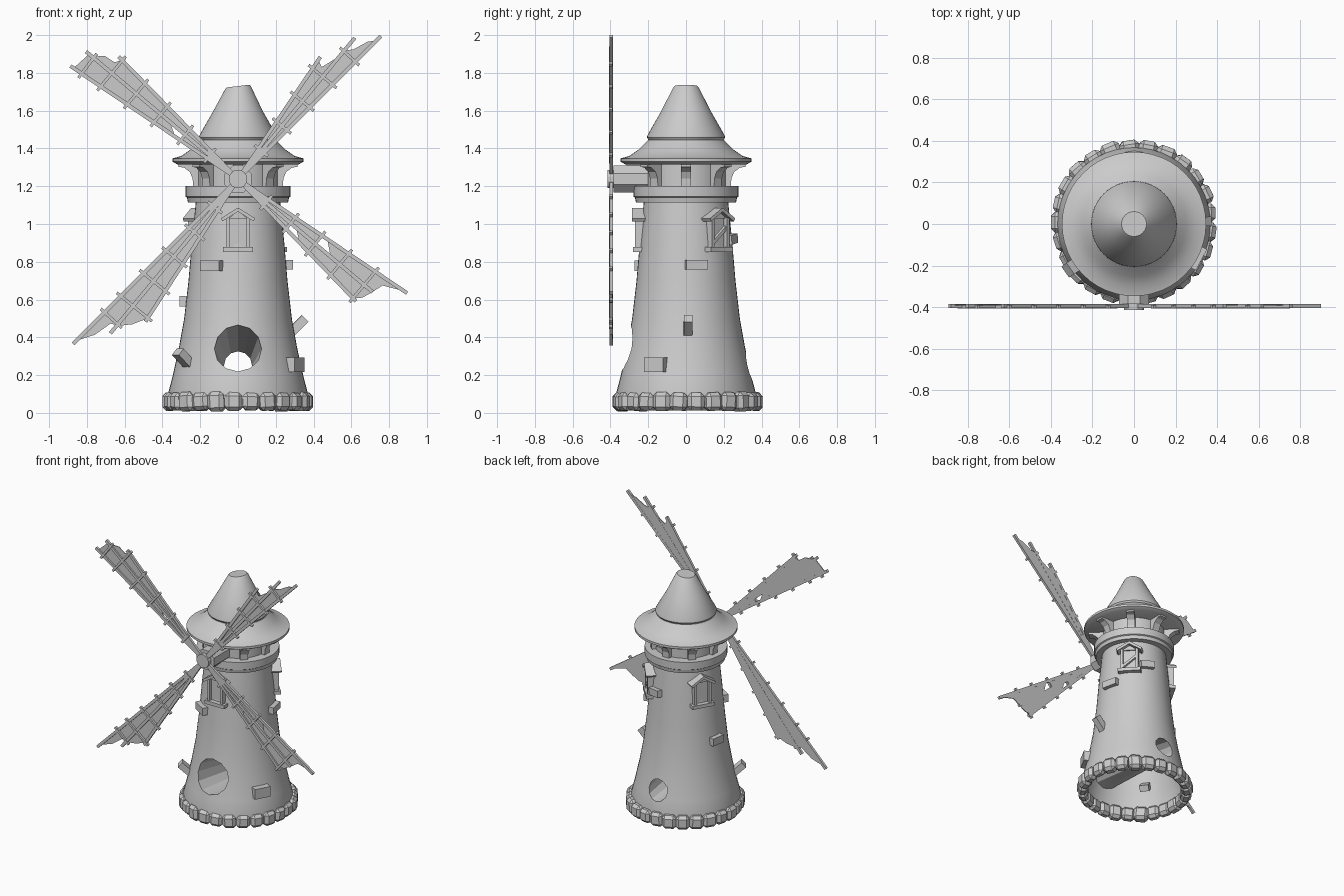
import bpy, bmesh, random
from math import pi, cos, sin, radians
from mathutils import Matrix, Vector

if "Cube" in bpy.data.objects:
    bpy.data.objects.remove(bpy.data.objects["Cube"])

random.seed(4)
HUB_Z = 1.238


def finish(bm, name, smooth=False):
    bmesh.ops.recalc_face_normals(bm, faces=bm.faces[:])
    me = bpy.data.meshes.new(name)
    bm.to_mesh(me)
    bm.free()
    ob = bpy.data.objects.new(name, me)
    bpy.context.collection.objects.link(ob)
    if smooth:
        smooth_shade(ob)
    return ob


def smooth_shade(ob):
    bpy.ops.object.select_all(action='DESELECT')
    ob.select_set(True)
    bpy.context.view_layer.objects.active = ob
    bpy.ops.object.shade_smooth_by_angle(angle=radians(30))


def revolve(name, prof, n=48, smooth=True):
    bm = bmesh.new()
    vs = [bm.verts.new((r, 0, z)) for r, z in prof]
    es = [bm.edges.new(p) for p in zip(vs, vs[1:])]
    bmesh.ops.spin(bm, geom=vs + es, cent=(0, 0, 0), axis=(0, 0, 1),
                   angle=2 * pi, steps=n, use_duplicate=False)
    bmesh.ops.remove_doubles(bm, verts=bm.verts[:], dist=1e-4)
    return finish(bm, name, smooth)


def box(bm, mat, size, bevel=0):
    m = mat @ Matrix.Diagonal((*size, 1))
    vs = bmesh.ops.create_cube(bm, size=1, matrix=m)['verts']
    if bevel:
        es = list({e for v in vs for e in v.link_edges})
        bmesh.ops.bevel(bm, geom=es, offset=bevel, segments=1, affect='EDGES')


def prism(bm, pts, mat, width):
    """Extrude an (x, z) outline along local y."""
    vs = [bm.verts.new(mat @ Vector((x, -width / 2, z))) for x, z in pts]
    f = bm.faces.new(vs)
    ex = bmesh.ops.extrude_face_region(bm, geom=[f])['geom']
    d = mat.to_3x3() @ Vector((0, width, 0))
    bmesh.ops.translate(bm, vec=d, verts=[v for v in ex if isinstance(v, bmesh.types.BMVert)])


def subtract(ob, cutter):
    mod = ob.modifiers.new('cut', 'BOOLEAN')
    mod.object, mod.operation, mod.solver = cutter, 'DIFFERENCE', 'EXACT'
    bpy.context.view_layer.objects.active = ob
    bpy.ops.object.modifier_apply(modifier='cut')


# Tower shell with a tapering tunnel running front to back
PROF = [(.37, .04), (.368, .11), (.345, .2), (.312, .35), (.285, .5),
        (.262, .7), (.245, .9), (.222, 1.13)]


def tower_r(z):
    for (r0, z0), (r1, z1) in zip(PROF, PROF[1:]):
        if z <= z1:
            return r0 + (r1 - r0) * (z - z0) / (z1 - z0)
    return PROF[-1][0]


def tunnel(name, extra):
    bm = bmesh.new()
    bmesh.ops.create_cone(bm, cap_ends=True, segments=12, radius1=.1376 + extra,
                          radius2=.0644 + extra, depth=.9)
    for v in bm.verts:
        x, y, t = v.co
        v.co = (x, t, y + .2975 - .148 * t)
    return finish(bm, name)


tower = revolve('tower', [(0, .04)] + PROF + [(0, 1.13)])
cavity = revolve('cavity', [(0, -.1), (.355, -.1)] + [(r - .015, z) for r, z in PROF[1:-1]]
                 + [(.205, 1.1), (0, 1.1)])
bore, sleeve = tunnel('bore', 0), tunnel('sleeve', .006)
subtract(cavity, sleeve)
subtract(tower, cavity)
subtract(tower, bore)
for c in (cavity, bore, sleeve):
    bpy.data.objects.remove(c)
smooth_shade(tower)

# Foundation stones
bm = bmesh.new()
N = 25
for i in range(N):
    h, d = random.uniform(.092, .106), random.uniform(.065, .08)
    m = (Matrix.Translation((0, .008, 0)) @ Matrix.Rotation(2 * pi * (i + .5) / N, 4, 'Z')
         @ Matrix.Translation((.362, 0, .06)) @ Matrix.Rotation(random.uniform(-.06, .06), 4, 'X')
         @ Matrix.Rotation(random.uniform(-.12, .12), 4, 'Z'))
    box(bm, m, (d, random.uniform(.09, .1), h), .02)
finish(bm, 'foundation_stones')

# Gallery ring, drum and roof
revolve('gallery', [(0, 1.115), (.265, 1.115), (.27, 1.14), (.278, 1.145), (.278, 1.2),
                    (.212, 1.2), (.212, 1.33), (0, 1.33)])
revolve('roof_skirt', [(0, 1.315), (.32, 1.315), (.347, 1.33), (.347, 1.347), (.3, 1.36),
                       (.25, 1.395), (.2, 1.445), (0, 1.445)])
cap = revolve('roof_cone', [(0, 1.44), (.195, 1.44), (.206, 1.458), (.205, 1.468), (.13, 1.6),
                            (.068, 1.722), (.06, 1.73), (0, 1.73)])
for v in cap.data.vertices:
    if v.co.z > 1.7:
        v.co.z += .12 * v.co.x

# Curved brackets under the roof
bm = bmesh.new()
for i in range(8):
    prism(bm, [(.2, 1.195), (.238, 1.195), (.24, 1.24), (.255, 1.275), (.285, 1.298),
               (.315, 1.303), (.315, 1.32), (.2, 1.32)],
          Matrix.Rotation(i * pi / 4, 4, 'Z'), .055)
finish(bm, 'roof_brackets')


def on_wall(az, z, pitch=0, roll=0, out=0):
    return (Matrix.Rotation(radians(az), 4, 'Z') @ Matrix.Translation((tower_r(z) + out, 0, z))
            @ Matrix.Rotation(radians(-pitch), 4, 'Y') @ Matrix.Rotation(radians(roll), 4, 'X'))


# Loose bricks: azimuth, z, (depth, width, height), pitch, roll
bm = bmesh.new()
for az, z, size, pitch, roll in [
        (-122, .78, (.06, .12, .055), 0, 0), (12, .785, (.06, .115, .05), 0, 0),
        (-28, .255, (.07, .115, .075), 0, 0), (71, .92, (.06, .1, .05), 0, 6),
        (171, .59, (.06, .1, .055), 0, 0), (2, .44, (.17, .045, .05), 45, 0),
        (215, .27, (.16, .065, .045), 42, 0)]:
    box(bm, on_wall(az, z, pitch, roll), size)
finish(bm, 'wall_bricks')

# Gabled windows
for n, az in enumerate((-90, 43, 150)):
    bm = bmesh.new()
    W = on_wall(az, .95)
    T = Matrix.Translation
    box(bm, W @ T((-.01, 0, 0)), (.03, .1, .17))
    box(bm, W @ T((.005, 0, -.085)), (.07, .16, .025))
    for s in (-1, 1):
        box(bm, W @ T((.005, s * .053, 0)), (.05, .018, .17))
        box(bm, W @ T((.01, s * .042, .1)) @ Matrix.Rotation(-s * radians(32), 4, 'X'),
            (.07, .105, .018))
    prism(bm, [(-.05, .08), (.05, .08), (0, .12)],
          W @ Matrix.Rotation(pi / 2, 4, 'Z'), .03)
    if n == 1:
        box(bm, W @ T((.015, 0, -.01)) @ Matrix.Rotation(radians(40), 4, 'X'), (.02, .14, .018))
    finish(bm, f'window_{n + 1}')

# Axle and hub
for name, r, y0, y1, n in (('axle', .077, -.385, -.2, 8), ('hub', .05, -.415, -.375, 12)):
    bm = bmesh.new()
    m = Matrix.Translation((0, (y0 + y1) / 2, HUB_Z)) @ Matrix.Rotation(pi / 2, 4, 'X') \
        @ Matrix.Rotation(pi / n, 4, 'Z')
    bmesh.ops.create_cone(bm, cap_ends=True, segments=n, radius1=r, radius2=r,
                          depth=y1 - y0, matrix=m)
    finish(bm, name)


def polar(deg, r, y):
    a = radians(deg)
    return Vector((r * cos(a), y, HUB_Z + r * sin(a)))


def bar(bm, p, q, w, d):
    v = q - p
    ang = Matrix.Rotation(-Vector((v.x, v.z)).angle_signed(Vector((1, 0))), 4, 'Y')
    box(bm, Matrix.Translation((p + q) / 2) @ ang, (v.length, d, w))


# Sails: spar angles, spar lengths, torn panels (strip, row), tip outlines (strip share, r)
ROWS = [.05, .2, .37, .54, .71, .88]
SAILS = [
    ((45, 50.4, 56), (1.07, .97, .78), {(1, 1), (1, 4)},
     [[(0, .88), (0, 1.04), (.15, 1.0), (.3, .92), (.5, .88)], [(.5, .71), (.5, .84), (.75, .74), (1, .76), (1, .71)]]),
    ((146, 140, 134.3), (1.07, 1.05, .905), {(0, 2)},
     [[(0, .88), (0, 1.05), (.5, 1.03), (.5, .88)], [(.5, .88), (.5, 1.02), (.75, .96), (.8, .9), (1, .88)]]),
    ((225, 230.4, 237), (1.235, 1.06, .9), set(),
     [[(0, .88), (0, 1.21), (.2, 1.12), (.3, 1.02), (.5, 1.0), (.5, .88)], [(.5, .88), (.5, 1.0), (.75, .95), (1, .88)]]),
    ((326, 320, 314), (1.08, .93, .9), {(0, 3), (1, 2)},
     [[(0, .88), (0, 1.06), (.2, .95), (.5, .93), (.5, .88)], [(.5, .88), (.5, .93), (.8, .91), (1, .88)]]),
]
for n, (ang, lens, torn, tips) in enumerate(SAILS):
    # Spars and cross bars
    bm = bmesh.new()
    for a, L in zip(ang, lens):
        bar(bm, polar(a, .03, -.395), polar(a, L, -.395), .02, .018)
    sgn = 1 if ang[2] > ang[0] else -1
    for r in ROWS[1:] + [1.0]:
        ends = [a for a, L in zip(ang, lens) if L > r - .03]
        if len(ends) > 1:
            over = sgn * math_over / r if (math_over := 1.6) else 0
            bar(bm, polar(ends[0] - over, r, -.399), polar(ends[-1] + over, r, -.399), .016, .018)
    finish(bm, f'sail_frame_{n + 1}')
    # Cloth
    bm = bmesh.new()
    polys = list(tips)
    for s in (0, 1):
        t0, t1 = s * .5, s * .5 + .5
        for i, (r0, r1) in enumerate(zip(ROWS, ROWS[1:])):
            if r1 > lens[s + 1] + .02:
                continue
            rs = r0 + .1 if (s, i) in torn else r0
            polys.append([(t0, r0 + .03 if rs > r0 else r0), (t0, r1), (t1, r1), (t1, rs)])
    for poly in polys:
        f = bm.faces.new([bm.verts.new(polar(ang[0] + (ang[2] - ang[0]) * t, r, -.393))
                          for t, r in poly])
        ex = bmesh.ops.extrude_face_region(bm, geom=[f])['geom']
        bmesh.ops.translate(bm, vec=(0, .006, 0),
                            verts=[v for v in ex if isinstance(v, bmesh.types.BMVert)])
    finish(bm, f'sail_cloth_{n + 1}')
